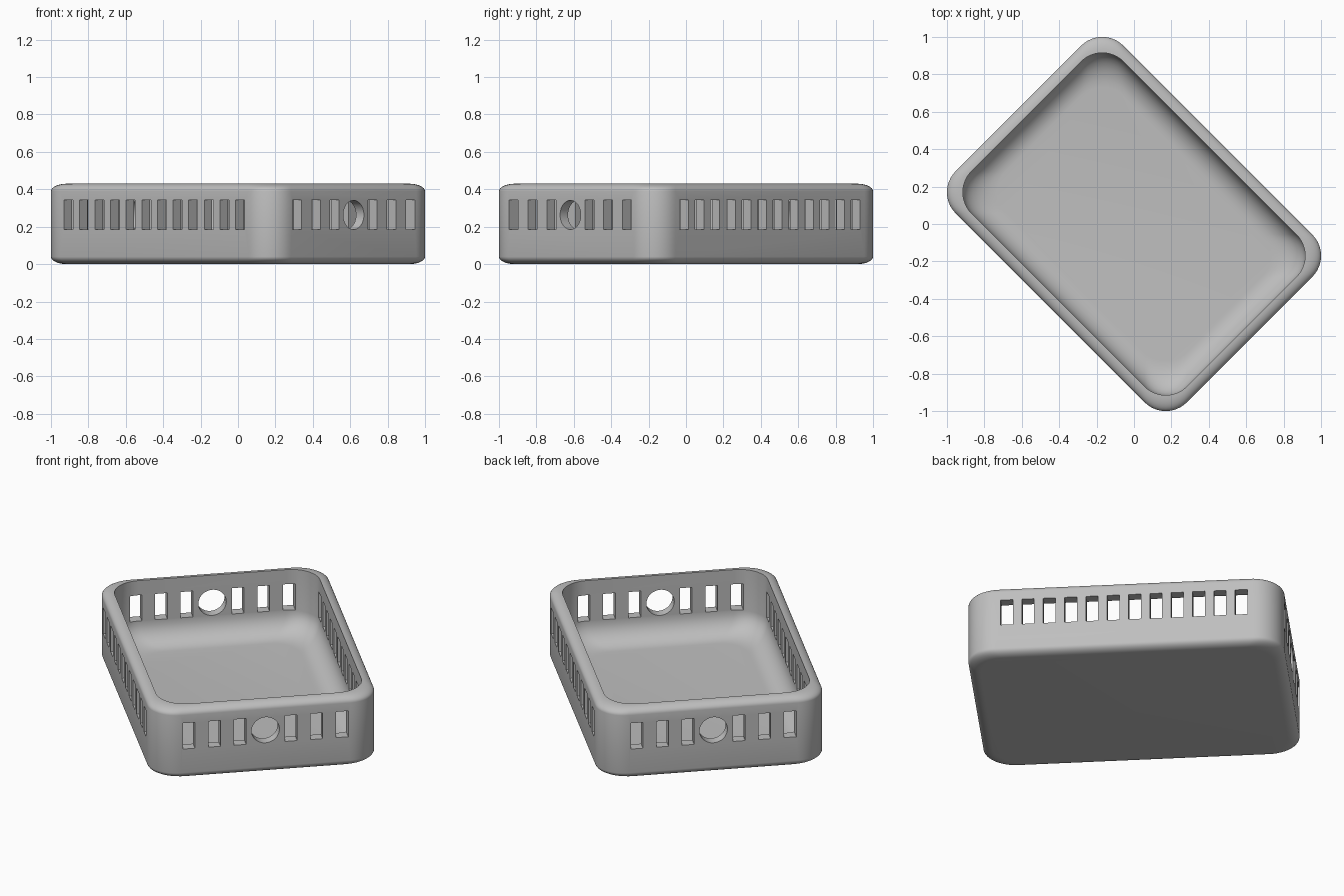
import bpy
import bmesh
from math import pi, sin, cos, radians
from mathutils import Matrix

cube = bpy.data.objects.get("Cube")
if cube:
    bpy.data.objects.remove(cube)

HALF_L, HALF_W, HEIGHT = 0.874, 0.634, 0.43
CORNER, WALL, FLOOR, COVE, ROUND = 0.16, 0.06, 0.05, 0.13, 0.04
SLOT_Z, SLOT_H, SLOT_W = 0.263, 0.157, 0.068
TURN = Matrix.Rotation(radians(-45), 4, 'Z')

grey = bpy.data.materials.new("light grey plastic")
grey.use_nodes = True
colour = (0.52, 0.52, 0.52, 1)
grey.diffuse_color = colour
grey.node_tree.nodes["Principled BSDF"].inputs["Base Color"].default_value = colour


def make_object(name, bm):
    bmesh.ops.recalc_face_normals(bm, faces=bm.faces)
    bmesh.ops.transform(bm, matrix=TURN, verts=bm.verts)
    mesh = bpy.data.meshes.new(name)
    bm.to_mesh(mesh)
    bm.free()
    mesh.materials.append(grey)
    obj = bpy.data.objects.new(name, mesh)
    bpy.context.collection.objects.link(obj)
    return obj


def rounded_ring(bm, inset, z, steps=12):
    """Rounded rectangle of vertices, inset from the outer wall."""
    cx, cy = HALF_L - inset - CORNER, HALF_W - inset - CORNER
    ring = []
    for quarter, (sx, sy) in enumerate([(1, 1), (-1, 1), (-1, -1), (1, -1)]):
        for i in range(steps + 1):
            a = (quarter + i / steps) * pi / 2
            ring.append(bm.verts.new((sx * cx + CORNER * cos(a),
                                      sy * cy + CORNER * sin(a), z)))
    return ring


# Section of the wall: outer bottom edge, rounded rim, inner wall, cove, floor
arc = [i / 8 * pi / 2 for i in range(9)]
section = [(WALL * (1 - sin(a)), ROUND * (1 - cos(a))) for a in arc]
section += [(WALL * (1 - cos(a)), HEIGHT - ROUND * (1 - sin(a))) for a in arc]
section += [(WALL + COVE * (1 - cos(a)), FLOOR + COVE * (1 - sin(a))) for a in arc]

# Tray body lofted through the section
bm = bmesh.new()
rings = [rounded_ring(bm, inset, z) for inset, z in section]
for low, high in zip(rings, rings[1:]):
    for i in range(len(low)):
        j = (i + 1) % len(low)
        bm.faces.new((low[i], low[j], high[j], high[i]))
bm.faces.new(rings[0][::-1])
bm.faces.new(rings[-1])
tray = make_object("tray", bm)

# Cutters for the side slots, end slots and round end holes
bm = bmesh.new()


def slot(x, y, sx, sy):
    place = Matrix.Translation((x, y, SLOT_Z)) @ Matrix.Diagonal((sx, sy, SLOT_H, 1))
    bmesh.ops.create_cube(bm, size=1, matrix=place)


for side in (-1, 1):
    for i in range(12):
        slot((i - 5.5) * 0.118, side * HALF_W, SLOT_W, 0.2)
    for i in (-3, -2, -1, 1, 2, 3):
        slot(side * HALF_L, i * 0.143, 0.2, SLOT_W)
    place = Matrix.Translation((side * HALF_L, 0, SLOT_Z)) @ Matrix.Rotation(pi / 2, 4, 'Y')
    bmesh.ops.create_cone(bm, cap_ends=True, segments=40, radius1=0.078,
                          radius2=0.078, depth=0.2, matrix=place)
cutter = make_object("opening_cutter", bm)
cutter.hide_render = True

# Cut the openings, then shade smooth
cut = tray.modifiers.new("openings", 'BOOLEAN')
cut.operation = 'DIFFERENCE'
cut.solver = 'EXACT'
cut.object = cutter
bpy.ops.object.select_all(action='DESELECT')
tray.select_set(True)
bpy.context.view_layer.objects.active = tray
bpy.ops.object.modifier_apply(modifier=cut.name)
bpy.data.objects.remove(cutter)
bpy.ops.object.shade_smooth_by_angle(angle=radians(30))
